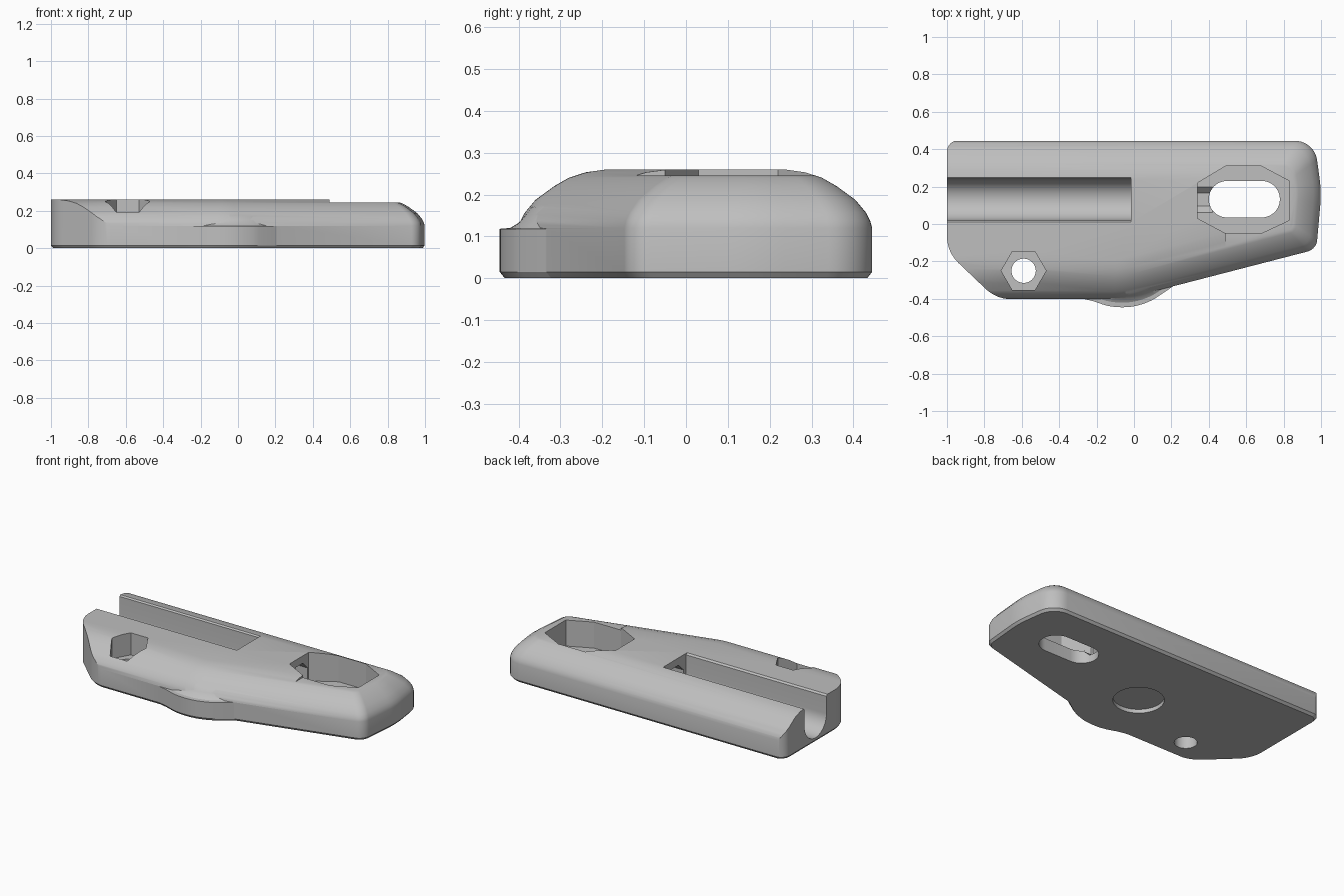
import bpy, bmesh, math
from mathutils import Vector

cube = bpy.data.objects.get("Cube")
if cube:
    bpy.data.objects.remove(cube, do_unlink=True)

grey = bpy.data.materials.new("plain grey")
grey.use_nodes = True
colour = (0.52, 0.52, 0.52, 1)
grey.diffuse_color = colour
grey.node_tree.nodes["Principled BSDF"].inputs["Base Color"].default_value = colour


def rounded(corners, inset=0.0, steps=10):
    """Inset a counter-clockwise outline of (x, y, radius) and round its corners."""
    pts = [Vector(c[:2]) for c in corners]
    n, out = len(pts), []
    for i, (x, y, r) in enumerate(corners):
        p = pts[i]
        a = (p - pts[i - 1]).normalized()
        b = (pts[(i + 1) % n] - p).normalized()
        na, nb = Vector((-a.y, a.x)), Vector((-b.y, b.x))
        q = p + (na + nb) * inset / (1 + na.dot(nb))
        if not r:
            out.append(q)
            continue
        r *= 1 - 3.5 * inset
        centre = q + (na + nb) * r / (1 + na.dot(nb))
        start = math.atan2(-na.y, -na.x)
        turn = math.atan2(a.cross(b), a.dot(b))
        for k in range(steps + 1):
            t = start + turn * k / steps
            out.append(centre + Vector((math.cos(t), math.sin(t))) * r)
    return out


def loft(name, rings):
    """Skin a stack of equal counter-clockwise rings and cap both ends."""
    bm = bmesh.new()
    rows = [[bm.verts.new(p) for p in ring] for ring in rings]
    n = len(rows[0])
    for low, high in zip(rows, rows[1:]):
        for i in range(n):
            j = (i + 1) % n
            bm.faces.new((low[i], low[j], high[j], high[i]))
    bm.faces.new(rows[0][::-1])
    bm.faces.new(rows[-1])
    bm.normal_update()
    mesh = bpy.data.meshes.new(name)
    bm.to_mesh(mesh)
    bm.free()
    mesh.materials.append(grey)
    obj = bpy.data.objects.new(name, mesh)
    bpy.context.collection.objects.link(obj)
    return obj


def prism(name, outline, z0, z1):
    return loft(name, [[(p[0], p[1], z) for p in outline] for z in (z0, z1)])


def bar(name, outline, x0, x1):
    return loft(name, [[(x, p[0], p[1]) for p in outline] for x in (x0, x1)])


def ngon(cx, cy, r, n, start=0.0):
    return [(cx + r * math.cos(start + math.tau * i / n),
             cy + r * math.sin(start + math.tau * i / n)) for i in range(n)]


def combine(target, tool, operation="DIFFERENCE"):
    bpy.context.view_layer.objects.active = target
    mod = target.modifiers.new(tool.name, "BOOLEAN")
    mod.operation, mod.solver, mod.object = operation, "EXACT", tool
    bpy.context.view_layer.update()
    bpy.ops.object.modifier_apply(modifier=mod.name)
    bpy.data.objects.remove(tool, do_unlink=True)


# Body: outline lofted up a softly domed edge profile
outline = [(-1.4, -.40, 0), (-.05, -.40, .5), (.975, -.135, .07),
           (1.002, .17, .6), (.965, .445, .12), (-1.4, .445, 0)]
dome = [(.012, 0), (0, .015), (0, .12), (.005, .138), (.015, .157), (.04, .187),
        (.085, .22), (.12, .24), (.16, .253), (.21, .26)]
body = loft("body", [[(p.x, p.y, z) for p in rounded(outline, d)] for d, z in dome])

# Trim: upright left end with its slanted corner
trim = [(-1, -.15, .2), (-.735, -.402, .2), (2, -.402, 0), (2, .447, 0), (-1, .447, .06)]
combine(body, loft("end_trim", [[(p.x, p.y, z) for p in rounded(trim, d)]
        for d, z in ((.02, -.01), (0, .015), (0, .4))]), "INTERSECT")

# Low step across the right half of the top
combine(body, prism("top_step", [(.49, -1), (2, -1), (2, 1), (.49, 1)], .245, .5))

# Bulge on the front side with a hollow blend into the dome
edge = [(-.30, -.395), (-.22, -.412), (-.15, -.435), (-.08, -.445),
        (0, -.44), (.08, -.415), (.14, -.38), (.22, -.325)]
smooth = []
for i in range(len(edge) - 1):
    p = [Vector(edge[min(max(i + k, 0), len(edge) - 1)]) for k in (-1, 0, 1, 2)]
    for s in range(4):
        t = s / 4
        smooth.append(p[1] + (p[2] - p[0]) * t / 2
                      + (2 * p[0] - 5 * p[1] + 4 * p[2] - p[3]) * t * t / 2
                      + (3 * p[1] - p[0] - 3 * p[2] + p[3]) * t ** 3 / 2)
smooth.append(Vector(edge[-1]))
blend = [(.012, 0), (0, .015), (0, .118), (.025, .12), (.045, .132),
         (.06, .15), (.075, .17), (.11, .19)]
bulge = loft("front_bulge", [[(p.x, p.y + d, z) for p in smooth]
             + [(.22, -.18, z), (-.30, -.18, z)] for d, z in blend])
combine(body, bulge, "UNION")

# Round-bottomed channel with a bevelled lip
channel = [(.13 + .11 * math.cos(t), .14 + .11 * math.sin(t))
           for t in [math.pi + math.pi * i / 24 for i in range(25)]]
channel += [(.24, .25), (.25, .26), (.25, .4), (.01, .4), (.01, .26), (.02, .25)]
combine(body, bar("channel_cutter", channel, -1.2, -.015))

# Passage from the channel to the slotted recess
combine(body, bar("passage_cutter", ngon(.13, .13, .09, 8, math.pi / 8), -.05, .42))

# Eight-sided recess with a slotted through hole
recess = [(.34, .03), (.49, -.05), (.68, -.05), (.83, .02),
          (.83, .23), (.68, .31), (.49, .31), (.34, .22)]
combine(body, prism("recess_cutter", recess, .08, .4))
slot = [(.4, .035, .097), (.78, .035, .097), (.78, .23, .097), (.4, .23, .097)]
combine(body, prism("slot_cutter", rounded(slot), -.1, .2))

# Nut pocket and bolt hole
combine(body, prism("nut_cutter", ngon(-.59, -.25, .12, 6), .12, .4))
combine(body, prism("bolt_cutter", ngon(-.59, -.25, .065, 32), -.1, .2))

# Round pocket underneath
combine(body, prism("pocket_cutter", ngon(-.08, -.055, .145, 48), -.1, .024))

bpy.ops.object.select_all(action="DESELECT")
body.select_set(True)
bpy.context.view_layer.objects.active = body
bpy.ops.object.shade_smooth_by_angle(angle=math.radians(25))
